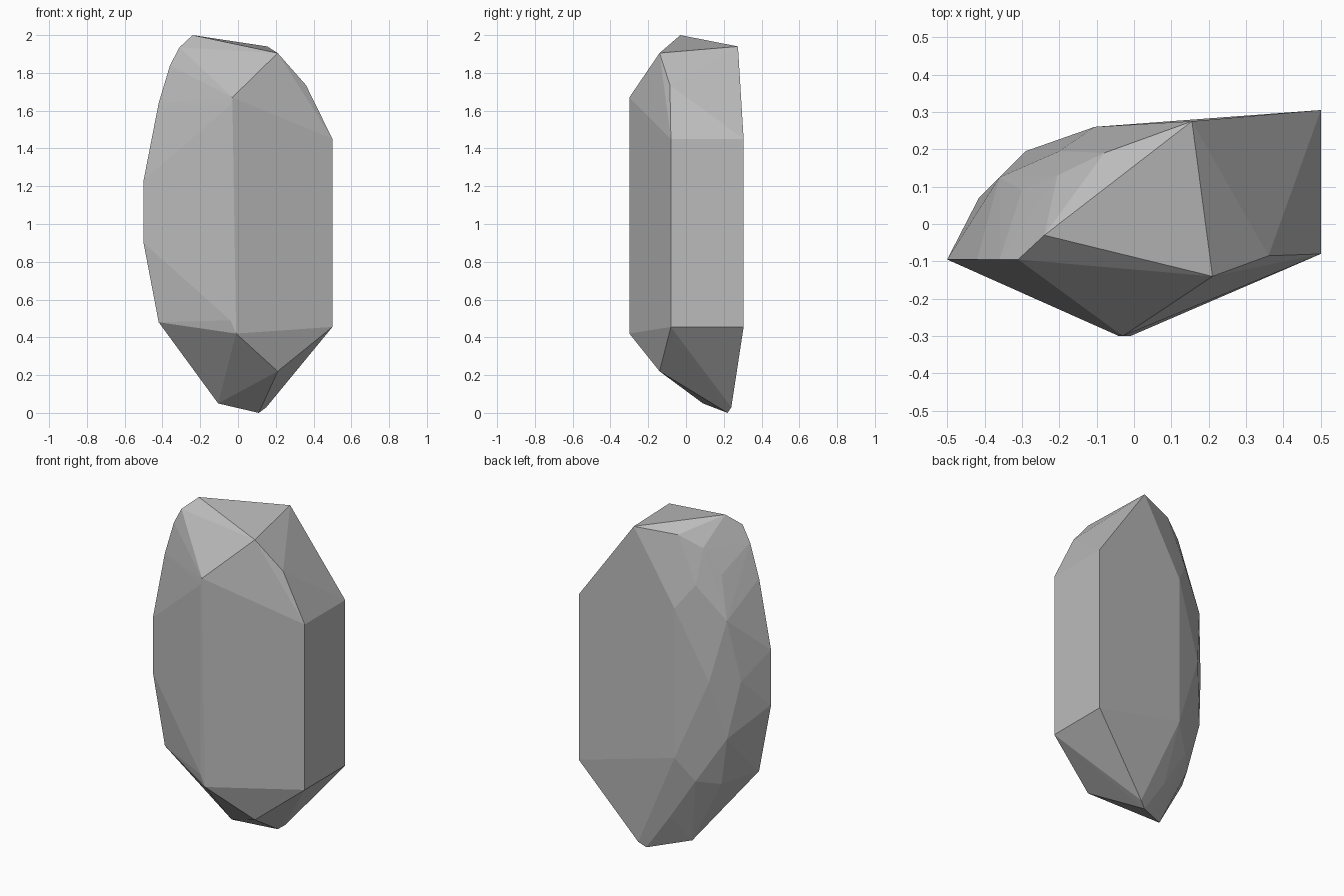
import bpy
import bmesh
from math import radians

# Remove the default cube only
default_cube = bpy.data.objects.get("Cube")
if default_cube:
    bpy.data.objects.remove(default_cube, do_unlink=True)


def make_material(name, colour):
    material = bpy.data.materials.new(name)
    material.use_nodes = True
    material.diffuse_color = colour
    shader = next(n for n in material.node_tree.nodes if n.type == "BSDF_PRINCIPLED")
    shader.inputs["Base Color"].default_value = colour
    shader.inputs["Roughness"].default_value = 0.8
    return material


def column(x, y, *heights):
    """Corners standing above one another at a single plan position."""
    return [(x, y, z) for z in heights]


def build_faceted_stone(name, corners, material):
    """Wrap the corners in a convex skin and merge coplanar triangles."""
    bm = bmesh.new()
    for corner in corners:
        bm.verts.new(corner)
    hull = bmesh.ops.convex_hull(bm, input=bm.verts[:])
    unused = {v for key in ("geom_interior", "geom_unused") for v in hull[key]
              if isinstance(v, bmesh.types.BMVert)}
    bmesh.ops.delete(bm, geom=list(unused), context="VERTS")
    bmesh.ops.dissolve_limit(bm, angle_limit=radians(0.8),
                             verts=bm.verts[:], edges=bm.edges[:])
    bmesh.ops.recalc_face_normals(bm, faces=bm.faces[:])
    mesh = bpy.data.meshes.new(name)
    bm.to_mesh(mesh)
    bm.free()
    mesh.materials.append(material)
    stone = bpy.data.objects.new(name, mesh)
    bpy.context.scene.collection.objects.link(stone)
    return stone


# Sloping crown and pointed foot
crown = [(-.24, -.03, 2), (.155, .275, 1.94), (.21, -.14, 1.905),
         (.36, -.085, 1.735)]
foot = [(.21, -.14, .22), (-.105, .09, .05), (.11, .22, 0), (.15, .24, .03)]

# Upright cleaved faces at the front, side and back
cleaved = (column(.5, -.08, .455, 1.45)
           + column(.5, .305, .455, 1.45)
           + column(-.04, -.3, .49, 1.63)
           + [(-.01, -.3, .42), (-.03, -.3, 1.67)]
           + column(-.105, .26, .61, 1.51))

# Bowed outer rim
rim = (column(-.5, -.095, .9, 1.23)
       + column(-.42, -.095, .48, 1.64)
       + [(-.36, -.095, 1.84), (-.31, -.095, 1.935)])

# Small chipped facets wrapping the rounded back
chips = (column(-.415, .07, 1.08) + column(-.29, .195, 1.09)
         + column(-.36, .125, .74, 1.45)
         + column(-.3, .09, .44, 1.7)
         + column(-.2, .195, .47, 1.65)
         + [(-.08, .19, 1.92), (-.205, .13, 1.85), (-.04, .21, .22)])

grey_stone = make_material("grey stone", (.5, .5, .5, 1))
build_faceted_stone("faceted_stone", crown + foot + cleaved + rim + chips, grey_stone)
